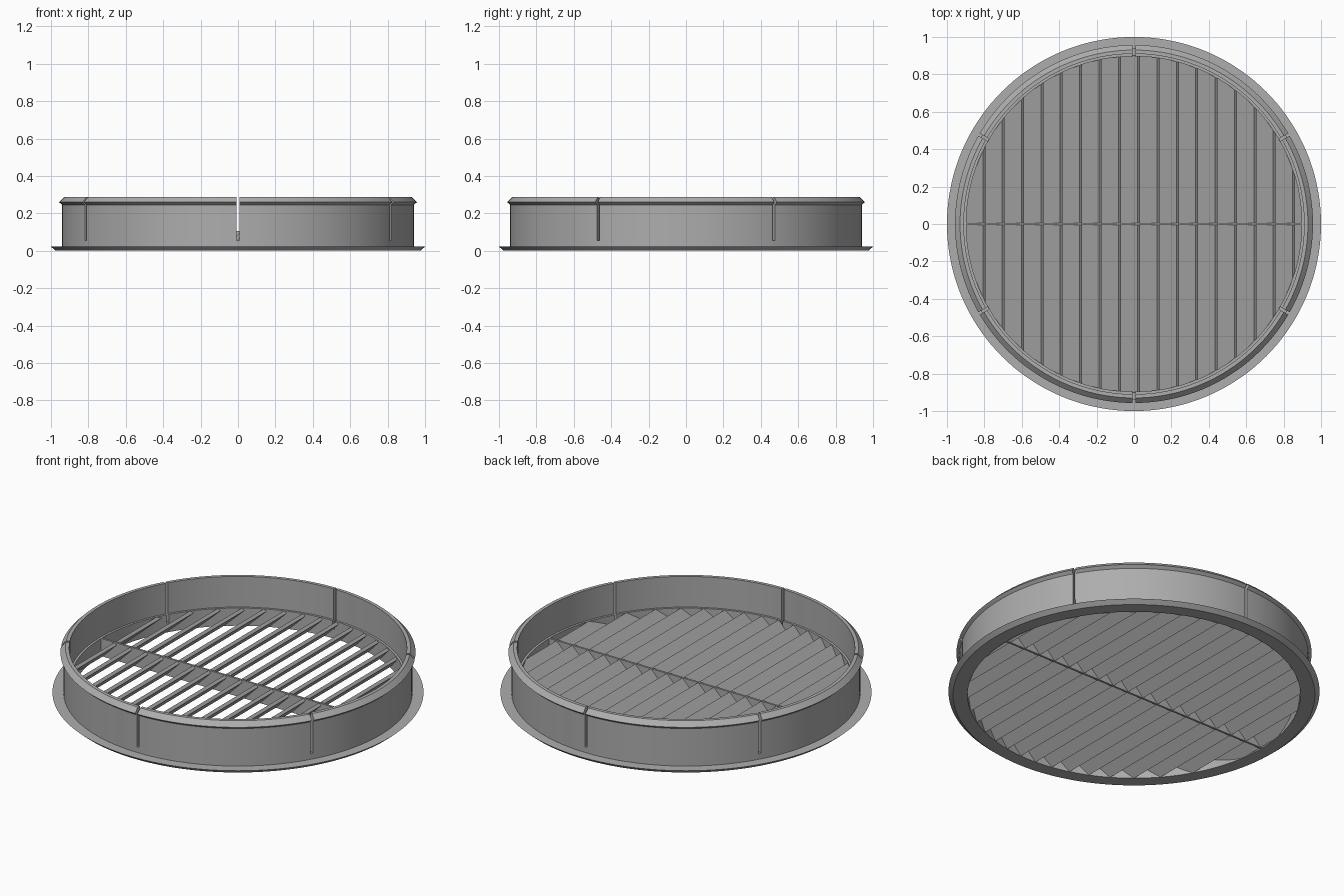
import bpy, bmesh, math
from mathutils import Matrix

cube = bpy.data.objects.get("Cube")
if cube:
    bpy.data.objects.remove(cube, do_unlink=True)

grey = bpy.data.materials.new("plain grey")
grey.use_nodes = True
colour = (0.42, 0.42, 0.42, 1)
grey.diffuse_color = colour
grey.node_tree.nodes["Principled BSDF"].inputs["Base Color"].default_value = colour


def add_object(name, bm):
    bmesh.ops.recalc_face_normals(bm, faces=bm.faces)
    mesh = bpy.data.meshes.new(name)
    bm.to_mesh(mesh)
    bm.free()
    mesh.materials.append(grey)
    obj = bpy.data.objects.new(name, mesh)
    bpy.context.collection.objects.link(obj)
    return obj


def lathe(name, profile, segments=144):
    """Revolve a closed (radius, z) outline around z."""
    bm = bmesh.new()
    rings = []
    for i in range(segments):
        a = math.tau * i / segments
        rings.append([bm.verts.new((r * math.cos(a), r * math.sin(a), z)) for r, z in profile])
    n = len(profile)
    for i in range(segments):
        p, q = rings[i], rings[(i + 1) % segments]
        for j in range(n):
            k = (j + 1) % n
            bm.faces.new((p[j], q[j], q[k], p[k]))
    return add_object(name, bm)


def add_box(bm, size, matrix):
    bmesh.ops.create_cube(bm, size=1, matrix=matrix @ Matrix.Diagonal((*size, 1)))


def apply_boolean(obj, cutter, operation):
    mod = obj.modifiers.new("cut", 'BOOLEAN')
    mod.object, mod.operation, mod.solver = cutter, operation, 'EXACT'
    graph = bpy.context.evaluated_depsgraph_get()
    mesh = bpy.data.meshes.new_from_object(obj.evaluated_get(graph))
    obj.modifiers.clear()
    obj.data = mesh
    bpy.data.objects.remove(cutter, do_unlink=True)


# Round collar with bottom flange, inner ledge and snap-in lip
GRILLE_H = 0.105
frame = lathe("collar_frame", [
    (0.897, 0), (0.975, 0), (1.0, 0.022), (0.94, 0.022), (0.94, 0.245),
    (0.957, 0.26), (0.93, 0.287), (0.91, 0.287), (0.91, GRILLE_H), (0.897, GRILLE_H)])

# Six narrow slots through the collar, open at the top
bm = bmesh.new()
for deg in (30, 90, 150):
    add_box(bm, (2.2, 0.015, 0.4),
            Matrix.Rotation(math.radians(deg), 4, 'Z') @ Matrix.Translation((0, 0, 0.255)))
apply_boolean(frame, add_object("slot_cutter", bm), 'DIFFERENCE')

# Slanted louvre slats, trimmed to the round opening
SPACING, THICK = 0.1035, 0.019
length = GRILLE_H * math.sqrt(2) - THICK
bm = bmesh.new()
for k in range(-8, 10):
    x = 0.033 + SPACING * k - GRILLE_H / 2
    add_box(bm, (length, 2, THICK), Matrix.Translation((x, 0, GRILLE_H / 2))
            @ Matrix.Rotation(math.radians(-45), 4, 'Y'))
slats = add_object("louvre_slats", bm)
bm = bmesh.new()
bmesh.ops.create_cone(bm, cap_ends=True, segments=144, radius1=0.9, radius2=0.9, depth=1)
apply_boolean(slats, add_object("round_cutter", bm), 'INTERSECT')

# Upright bar tying the slats together
bm = bmesh.new()
add_box(bm, (1.8, 0.012, GRILLE_H), Matrix.Translation((0, 0, GRILLE_H / 2)))
add_object("cross_bar", bm)

# Smooth round surfaces, sharp edges kept
bpy.ops.object.select_all(action='DESELECT')
for obj in (frame, slats):
    obj.select_set(True)
bpy.context.view_layer.objects.active = frame
bpy.ops.object.shade_smooth_by_angle(angle=math.radians(20))
